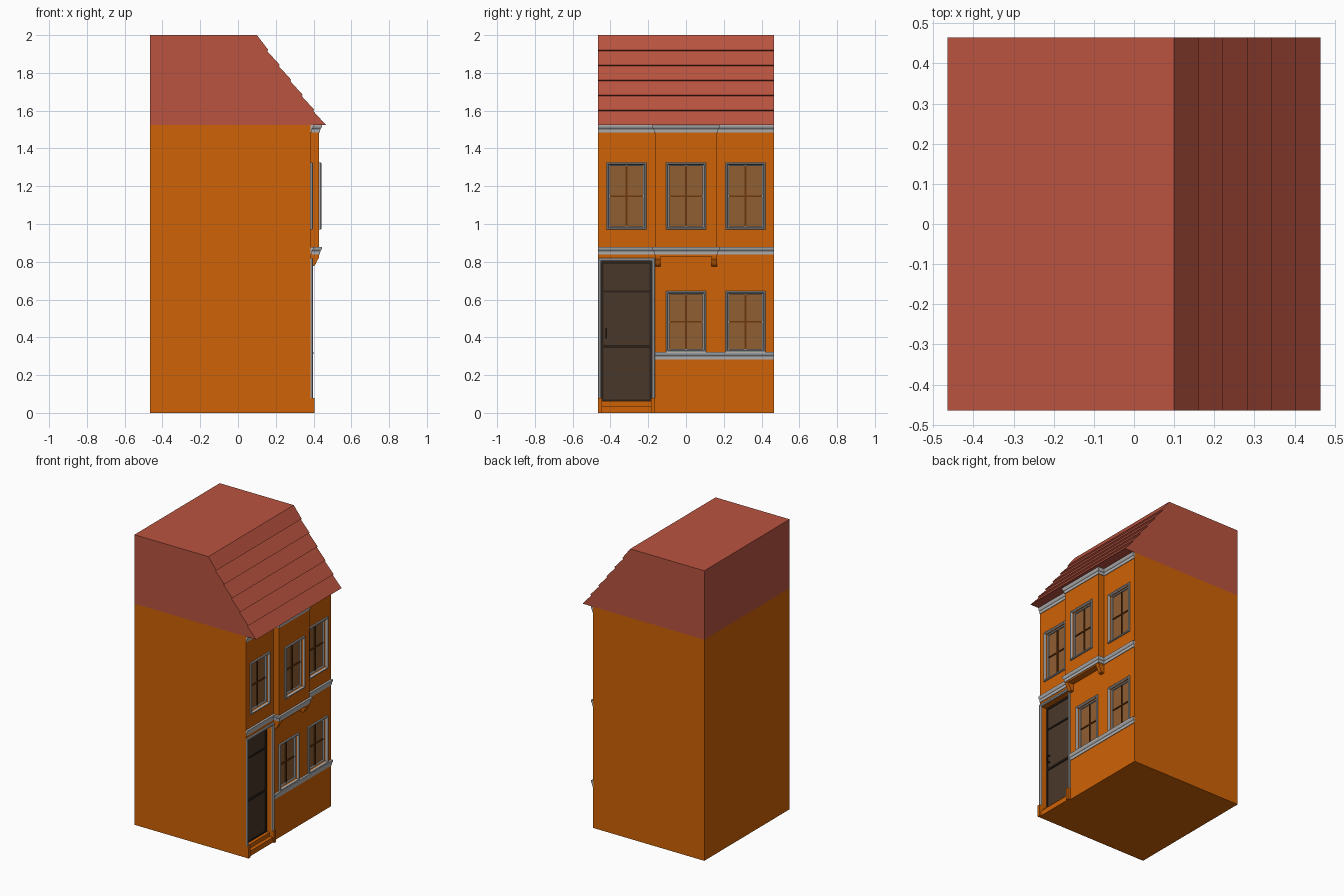
import bpy, bmesh
from mathutils import Vector

if "Cube" in bpy.data.objects:
    bpy.data.objects.remove(bpy.data.objects["Cube"])

E = 0.465            # half width / depth
FX, BX = 0.385, 0.43 # facade plane, bay front plane
EAVE, TOP = 1.525, 2.0


def material(name, rgb):
    m = bpy.data.materials.new(name)
    m.diffuse_color = (*[(c / 255 / 1.0) ** 2.2 for c in rgb], 1)
    m.use_nodes = True
    m.node_tree.nodes["Principled BSDF"].inputs["Base Color"].default_value = m.diffuse_color
    return m


ORANGE = material("orange_wall", (205, 98, 14))
ROOF = material("red_tile", (184, 84, 66))
TRIM = material("grey_trim", (178, 178, 180))
DOOR = material("dark_wood", (74, 58, 46))
DARK = material("black_metal", (48, 38, 32))
GLASS = material("brown_glass", (143, 95, 54))
BAR = material("brown_bar", (108, 58, 20))


def finish(name, bm, mat):
    bmesh.ops.recalc_face_normals(bm, faces=bm.faces)
    me = bpy.data.meshes.new(name)
    bm.to_mesh(me)
    bm.free()
    me.materials.append(mat)
    ob = bpy.data.objects.new(name, me)
    bpy.context.collection.objects.link(ob)
    return ob


def boxes(name, spans, mat):
    """Each span is x0, x1, y0, y1, z0, z1."""
    bm = bmesh.new()
    for x0, x1, y0, y1, z0, z1 in spans:
        vs = bmesh.ops.create_cube(bm, size=1)["verts"]
        for v in vs:
            v.co = Vector(((x0 + x1) / 2 + v.co.x * (x1 - x0),
                           (y0 + y1) / 2 + v.co.y * (y1 - y0),
                           (z0 + z1) / 2 + v.co.z * (z1 - z0)))
    return finish(name, bm, mat)


def loft(name, rows, mat, ring=False):
    """Bridge rows of points; ring closes each row, otherwise the ends are capped."""
    bm = bmesh.new()
    g = [[bm.verts.new(p) for p in r] for r in rows]
    n, k = len(rows), len(rows[0])
    for i in range(n):
        a, b = g[i], g[(i + 1) % n]
        for j in range(k if ring else k - 1):
            bm.faces.new((a[j], a[(j + 1) % k], b[(j + 1) % k], b[j]))
    if not ring:
        bm.faces.new([r[0] for r in g])
        bm.faces.new([r[-1] for r in g])
    return finish(name, bm, mat)


def prism(name, profile, y0, y1, mat):
    return loft(name, [[(x, y0, z), (x, y1, z)] for x, z in profile], mat)


def cut(ob, spans):
    cutter = boxes("cutter", spans, ORANGE)
    cutter.hide_render = True
    mod = ob.modifiers.new("openings", "BOOLEAN")
    mod.object, mod.solver = cutter, "EXACT"
    bpy.context.view_layer.objects.active = ob
    bpy.ops.object.modifier_apply(modifier=mod.name)
    bpy.data.objects.remove(cutter)


# window list: name, centre y, z0, z1, wall plane
WINDOWS = [("upper_left", -0.315, 0.97, 1.325, FX), ("bay", 0, 0.97, 1.325, BX),
           ("upper_right", 0.315, 0.97, 1.325, FX),
           ("lower_middle", 0, 0.32, 0.645, FX), ("lower_right", 0.315, 0.32, 0.645, FX)]
HW, DEPTH, FR = 0.106, 0.026, 0.012


def opening(w):
    _, y, z0, z1, x = w
    return (x - DEPTH, x + 0.1, y - HW + FR, y + HW - FR, z0 + FR, z1 - FR)


# walls with recessed openings
DY0, DY1, DTOP = -0.447, -0.183, 0.8
body = boxes("house_body", [(-E, FX, -E, E, 0, EAVE)], ORANGE)
cut(body, [opening(w) for w in WINDOWS if w[4] == FX]
    + [(0.335, 0.5, DY0, DY1, 0.0, DTOP)])
bay = boxes("bay", [(FX - 0.005, BX, -0.165, 0.165, 0.828, EAVE)], ORANGE)
cut(bay, [opening(w) for w in WINDOWS if w[4] == BX])

# windows: mitred surround, sash, glass, glazing bars
for name, y, z0, z1, x in WINDOWS:
    def rect(inset, px):
        h = HW - inset
        return [(px, y - h, z0 + inset), (px, y + h, z0 + inset),
                (px, y + h, z1 - inset), (px, y - h, z1 - inset)]
    surround = [(0, -0.002), (0, 0.008), (0.003, 0.011), (0.008, 0.011),
                (FR, 0.005), (FR, -0.002)]
    loft(name + "_window_surround", [rect(i, x + d) for i, d in surround], TRIM, True)
    sash = [(FR, -DEPTH), (FR, -0.010), (FR + 0.006, -0.012), (FR + 0.006, -DEPTH)]
    loft(name + "_window_sash", [rect(i, x + d) for i, d in sash], TRIM, True)
    g = x - DEPTH
    zc = (z0 + z1) / 2
    boxes(name + "_window_glass", [(g - 0.002, g + 0.004, y - HW + FR, y + HW - FR,
                                    z0 + FR, z1 - FR)], GLASS)
    boxes(name + "_window_bars",
          [(g, g + 0.011, y - 0.004, y + 0.004, z0 + 0.018, z1 - 0.018),
           (g, g + 0.010, y - HW + 0.018, y + HW - 0.018, zc - 0.004, zc + 0.004)], BAR)

# mouldings following the facade: (x, y, outward x, outward y)
AROUND = [(FX, -E, 1, 0), (FX, -0.165, 1, -1), (BX, -0.165, 1, -1),
          (BX, 0.165, 1, 1), (FX, 0.165, 1, 1), (FX, E, 1, 0)]
STRAIGHT = [(FX, -0.165, 1, 0), (FX, E, 1, 0)]
MOULD = [(-0.003, 0), (0.004, 0), (0.006, 0.019), (0.010, 0.022),
         (0.015, 0.032), (0.015, 0.040), (-0.003, 0.040)]
for name, path, z in [("top_cornice", AROUND, EAVE - 0.041), ("middle_cornice", AROUND, 0.838),
                      ("sill_band", STRAIGHT, 0.283)]:
    loft(name, [[(x + o * dx, y + o * dy, z + h) for x, y, dx, dy in path]
                for o, h in MOULD], TRIM)

# bay brackets
BRACKET = [(FX - 0.003, 0.835), (BX, 0.835), (0.427, 0.818), (0.418, 0.805), (0.412, 0.79),
           (0.403, 0.778), (FX - 0.003, 0.775)]
for side, y in (("left", -0.150), ("right", 0.150)):
    prism(side + "_bay_bracket", BRACKET, y - 0.014, y + 0.014, ORANGE)

# door surround with plinths
def arch(inset, d):
    return [(FX + d, -E + inset, 0.08), (FX + d, -E + inset, 0.82 - inset),
            (FX + d, -0.165 - inset, 0.82 - inset), (FX + d, -0.165 - inset, 0.08)]
loft("door_surround", [arch(i, d) for i, d in
     [(0, -0.002), (0, 0.008), (0.004, 0.012), (0.012, 0.012), (0.018, 0.005), (0.018, -0.002)]], TRIM)
boxes("door_plinths", [(FX - 0.002, 0.406, y, y + 0.02, 0, 0.08) for y in (-E, -0.185)], ORANGE)

# steps
boxes("door_steps", [(0.33, 0.395, DY0, DY1, 0, 0.035),
                     (0.33, 0.370, DY0, DY1, 0.035, 0.062)], ORANGE)

# door leaf: slab, raised stiles and rails, letter slot, handle
boxes("door_slab", [(0.33, 0.342, DY0, DY1, 0.062, DTOP)], DOOR)
boxes("door_frame", [(0.335, 0.349, DY0, DY0 + 0.010, 0.062, DTOP),
                     (0.335, 0.349, DY1 - 0.010, DY1, 0.062, DTOP),
                     (0.335, 0.348, DY0, DY1, DTOP - 0.012, DTOP),
                     (0.335, 0.348, DY0, DY1, 0.638, 0.648),
                     (0.335, 0.348, DY0, DY1, 0.062, 0.070)], DARK)
boxes("door_rail", [(0.335, 0.350, DY0 + 0.01, DY1 - 0.01, 0.345, 0.358)], DARK)
boxes("door_handle", [(0.34, 0.362, -0.427, -0.419, 0.395, 0.403),
                      (0.34, 0.362, -0.427, -0.419, 0.442, 0.450),
                      (0.357, 0.365, -0.427, -0.419, 0.395, 0.450)], DARK)

# roof with overlapping tile courses
COURSES = 6
profile = [(-E, EAVE), (-E, TOP), (0.1, TOP)]
for i in range(1, COURSES + 1):
    t = i / COURSES
    x, z = 0.1 + (E - 0.1) * t, TOP + (EAVE - TOP) * t
    profile.append((x, z))
    if i < COURSES:
        profile.append((x - 0.007, z - 0.005))
prism("roof", profile, -E, E, ROOF)
